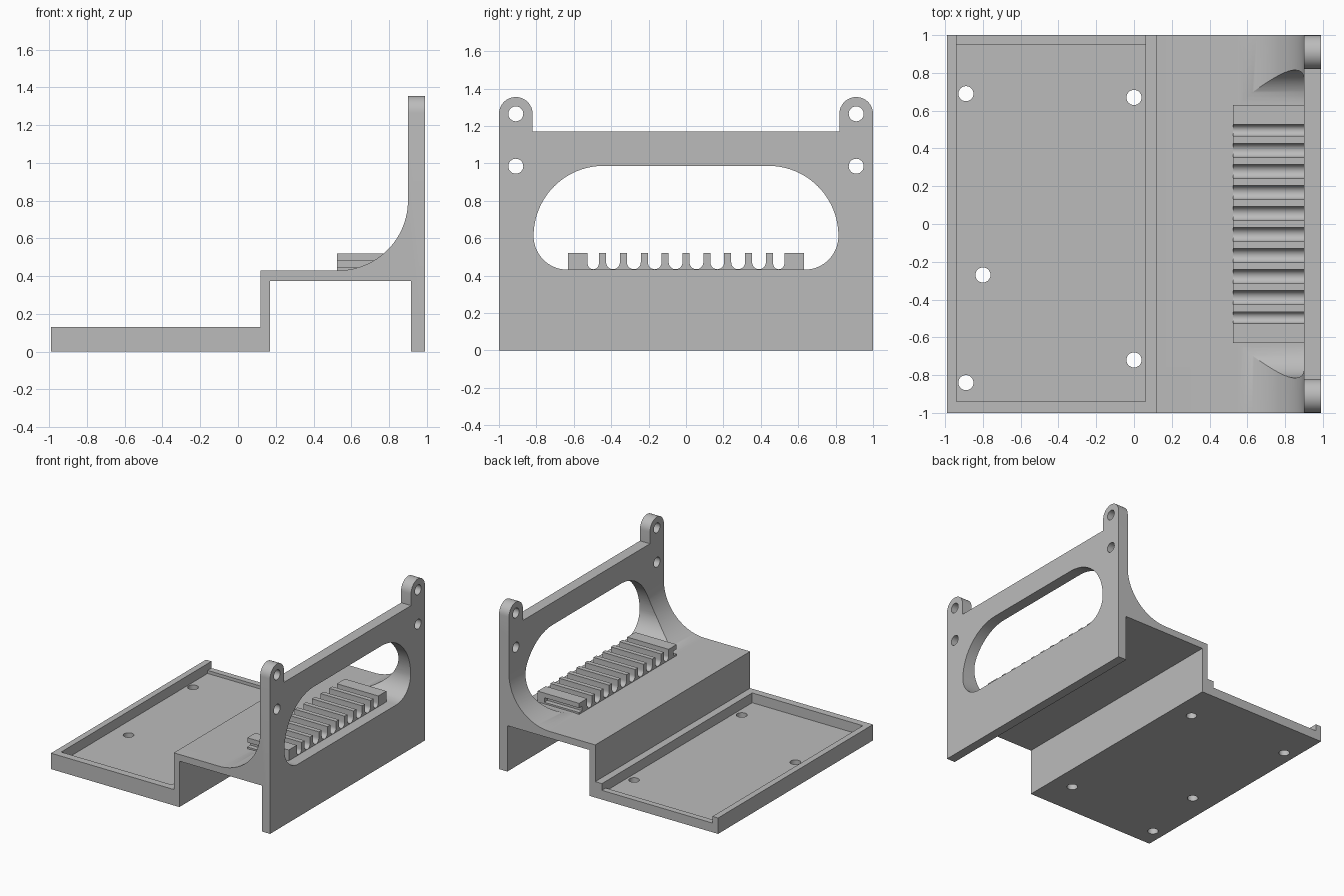
import bpy, bmesh
from math import cos, sin, pi, radians
from mathutils import Vector

if "Cube" in bpy.data.objects:
    bpy.data.objects.remove(bpy.data.objects["Cube"])

grey = bpy.data.materials.new("plain_grey")
grey.use_nodes = True
colour = (0.5, 0.5, 0.5, 1)
grey.diffuse_color = colour
grey.node_tree.nodes["Principled BSDF"].inputs["Base Color"].default_value = colour


def arc(cu, cv, r, start, end, steps=16):
    """Points along an arc, angles in degrees."""
    angles = [radians(start + (end - start) * i / steps) for i in range(steps + 1)]
    return [(cu + r * cos(a), cv + r * sin(a)) for a in angles]


def prism(name, outline, axis, lo, hi):
    """Extrude a 2D outline along one axis from lo to hi."""
    place = {"x": lambda u, v: (lo, u, v),
             "y": lambda u, v: (u, lo, v),
             "z": lambda u, v: (u, v, lo)}[axis]
    bm = bmesh.new()
    face = bm.faces.new([bm.verts.new(place(u, v)) for u, v in outline])
    moved = bmesh.ops.extrude_face_region(bm, geom=[face])["geom"]
    step = Vector([hi - lo if axis == a else 0 for a in "xyz"])
    bmesh.ops.translate(bm, vec=step, verts=[g for g in moved if isinstance(g, bmesh.types.BMVert)])
    bmesh.ops.recalc_face_normals(bm, faces=bm.faces)
    mesh = bpy.data.meshes.new(name)
    bm.to_mesh(mesh)
    bm.free()
    mesh.materials.append(grey)
    obj = bpy.data.objects.new(name, mesh)
    bpy.context.collection.objects.link(obj)
    return obj


def box(name, x, y, z):
    return prism(name, [(x[0], y[0]), (x[1], y[0]), (x[1], y[1]), (x[0], y[1])], "z", *z)


def combine(target, cutter, operation="DIFFERENCE"):
    """Apply a boolean and discard the helper."""
    mod = target.modifiers.new("shape", "BOOLEAN")
    mod.operation, mod.solver, mod.object = operation, "EXACT", cutter
    bpy.context.view_layer.objects.active = target
    bpy.ops.object.modifier_apply(modifier=mod.name)
    bpy.data.objects.remove(cutter)


# Bracket body: stepped side profile with a large fillet under the upright
profile = [(-0.99, 0), (0.17, 0), (0.17, 0.375), (0.915, 0.375), (0.915, 0), (0.99, 0),
           (0.99, 1.4), (0.9, 1.4)]
profile += arc(0.53, 0.8, 0.37, 0, -90, 24)
profile += [(0.12, 0.43), (0.12, 0.13), (-0.99, 0.13)]
body = prism("bracket_body", profile, "y", -1, 1)

# Upright outline with two rounded ears
ear = arc(0.91, 1.265, 0.09, 0, 180)
half = [(1, -0.1)] + ear + [(0.82, 1.17)]
outline = half + [(-u, v) for u, v in reversed(half)]
combine(body, prism("ear_outline", outline, "x", -1.2, 1.2), "INTERSECT")

# Window through the upright and the fillet
half = arc(0.635, 0.612, 0.18, -90, 0) + arc(0.44, 0.612, 0.375, 0, 90, 20)
window = half + [(-u, v) for u, v in reversed(half)]
combine(body, prism("window_cutter", window, "x", 0.4, 1.1))

# Tray recess, with a low lip at the open end
combine(body, box("recess_cutter", (-0.94, 0.06), (-0.94, 0.95), (0.05, 0.3)))
combine(body, box("lip_cutter", (-0.94, 0.06), (0.9, 1.1), (0.075, 0.3)))

# Screw holes in the upright and in the tray floor
for y in (-0.91, 0.91):
    for z in (0.985, 1.265):
        combine(body, prism("hole_cutter", arc(y, z, 0.04, 0, 348.75, 31), "x", 0.8, 1.1))
for x, y in [(-0.89, 0.69), (0, 0.67), (-0.8, -0.27), (0, -0.72), (-0.89, -0.84)]:
    combine(body, prism("hole_cutter", arc(x, y, 0.04, 0, 348.75, 31), "z", -0.1, 0.2))

# Cable comb: a row of round-bottomed slots between two solid end blocks
pitch, count, top = 0.1115, 10, 0.52
teeth = [(-0.63, 0.42), (-0.63, top)]
for i in range(count):
    centre = (i - (count - 1) / 2) * pitch
    r = 0.037
    if i in (0, count - 1):
        r = 0.03
        centre += 0.006 if i == 0 else -0.006
    teeth += [(centre - r, top)] + arc(centre, 0.434 + r, r, 180, 360, 12) + [(centre + r, top)]
teeth += [(0.63, top), (0.63, 0.42)]
comb = prism("cable_comb", teeth, "x", 0.525, 0.9)

# Side grooves in the comb's end blocks
for side in (-1, 1):
    ys = sorted((side * 0.59, side * 0.7))
    combine(comb, box("groove_cutter", (0.4, 0.84), ys, (0.445, 0.482)))

# Smooth the curved walls and keep the edges sharp
for obj in (body, comb):
    bpy.ops.object.select_all(action="DESELECT")
    obj.select_set(True)
    bpy.context.view_layer.objects.active = obj
    bpy.ops.object.shade_smooth_by_angle(angle=radians(25))
